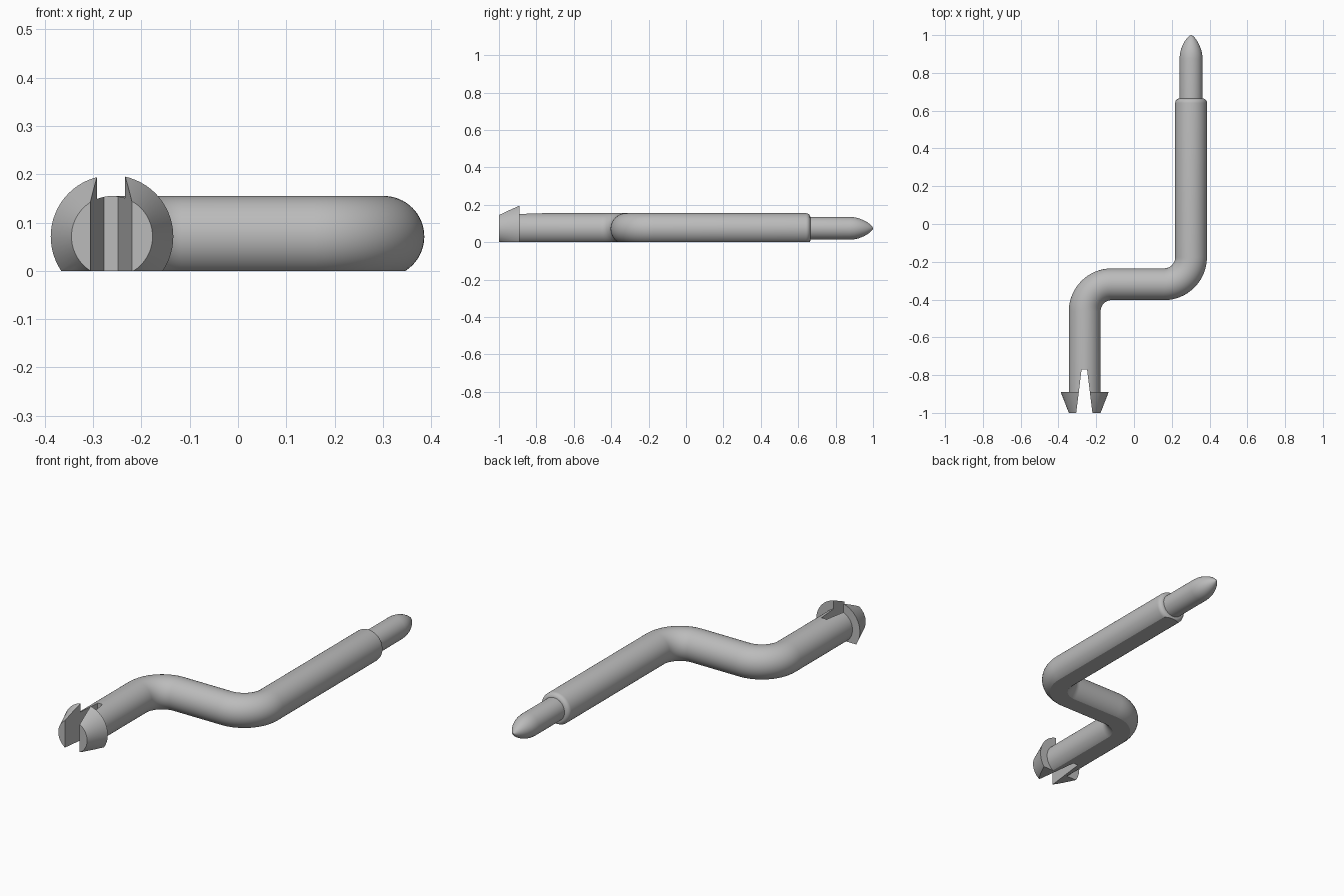
import bpy, bmesh, math
from mathutils import Vector

if "Cube" in bpy.data.objects:
    bpy.data.objects.remove(bpy.data.objects["Cube"])

AXIS_Z = 0.071          # height of the rod axis
R = 0.084               # rod radius
X0, X1 = -0.261, 0.302  # axes of the two long legs
Y_MID = -0.319          # axis of the cross leg
BEND = 0.143            # bend radius at the axis
SIDES = 64

grey = bpy.data.materials.new("plain_grey")
grey.use_nodes = True
grey.diffuse_color = (0.5, 0.5, 0.5, 1)
grey.node_tree.nodes["Principled BSDF"].inputs["Base Color"].default_value = (0.5, 0.5, 0.5, 1)


def finish(name, bm):
    bmesh.ops.recalc_face_normals(bm, faces=bm.faces)
    mesh = bpy.data.meshes.new(name)
    bm.to_mesh(mesh)
    bm.free()
    obj = bpy.data.objects.new(name, mesh)
    bpy.context.collection.objects.link(obj)
    mesh.materials.append(grey)
    return obj


def sweep(name, stations):
    """Skin circles given as (x, y, heading, radius), flattened on the ground."""
    bm = bmesh.new()
    rings = []
    for x, y, heading, r in stations:
        side = Vector((math.sin(heading), -math.cos(heading), 0))
        ring = []
        for i in range(SIDES):
            a = math.tau * i / SIDES
            ring.append(bm.verts.new(Vector((x, y, AXIS_Z)) + side * r * math.cos(a)
                                     + Vector((0, 0, r * math.sin(a)))))
        rings.append(ring)
    for a, b in zip(rings, rings[1:]):
        for i in range(SIDES):
            j = (i + 1) % SIDES
            bm.faces.new((a[i], a[j], b[j], b[i]))
    bm.faces.new(rings[0])
    bm.faces.new(rings[-1])
    # Flat underside
    cut = bmesh.ops.bisect_plane(bm, geom=bm.verts[:] + bm.edges[:] + bm.faces[:],
                                 plane_co=(0, 0, 0), plane_no=(0, 0, -1), clear_outer=True)
    bmesh.ops.holes_fill(bm, edges=[e for e in bm.edges if e.is_boundary], sides=0)
    return finish(name, bm)


def shade(obj):
    bpy.ops.object.select_all(action="DESELECT")
    obj.select_set(True)
    bpy.context.view_layer.objects.active = obj
    bpy.ops.object.shade_smooth_by_angle(angle=math.radians(30))


UP = math.pi / 2
STEPS = 16

# Barbed head, then the straight leg
path = [(X0, -1, UP, R), (X0, -0.89, UP, 0.127), (X0, -0.89, UP, R)]
# First bend turns right, second bend turns back
for i in range(STEPS + 1):
    a = UP * i / STEPS
    path.append((X0 + BEND * (1 - math.cos(a)), Y_MID - BEND * (1 - math.sin(a)), UP - a, R))
for i in range(STEPS + 1):
    a = UP * i / STEPS
    path.append((X1 - BEND * (1 - math.sin(a)), Y_MID + BEND * (1 - math.cos(a)), a, R))
# Rounded shoulder
ROUND = 0.024
for i in range(7):
    a = UP * i / 6
    path.append((X1, 0.665 - ROUND * (1 - math.sin(a)), UP, R - ROUND * (1 - math.cos(a))))
rod = sweep("bent_rod", path)

# Bullet-nosed tip
nose = [(0.64, 0.061), (0.875, 0.061), (0.9, 0.059), (0.925, 0.053), (0.95, 0.043),
        (0.97, 0.032), (0.985, 0.021), (0.995, 0.011), (1.0, 0.003)]
tip = sweep("tip", [(X1, y, UP, r) for y, r in nose])
tip.location.z = 0.003

# Tapered slot that splits the barbed head into two prongs
bm = bmesh.new()
outline = [(-0.0466, -1.03), (0.0466, -1.03), (0.0145, -0.77), (-0.0145, -0.77)]
face = bm.faces.new([bm.verts.new((X0 - 0.002 + x, y, -0.1)) for x, y in outline])
top = bmesh.ops.extrude_face_region(bm, geom=[face])["geom"]
bmesh.ops.translate(bm, vec=(0, 0, 0.5), verts=[v for v in top if isinstance(v, bmesh.types.BMVert)])
slot = finish("slot_cutter", bm)
slot.hide_render = True

mod = rod.modifiers.new("slot", "BOOLEAN")
mod.operation = "DIFFERENCE"
mod.solver = "EXACT"
mod.object = slot
bpy.context.view_layer.objects.active = rod
bpy.ops.object.modifier_apply(modifier=mod.name)
bpy.data.objects.remove(slot)

shade(rod)
shade(tip)
